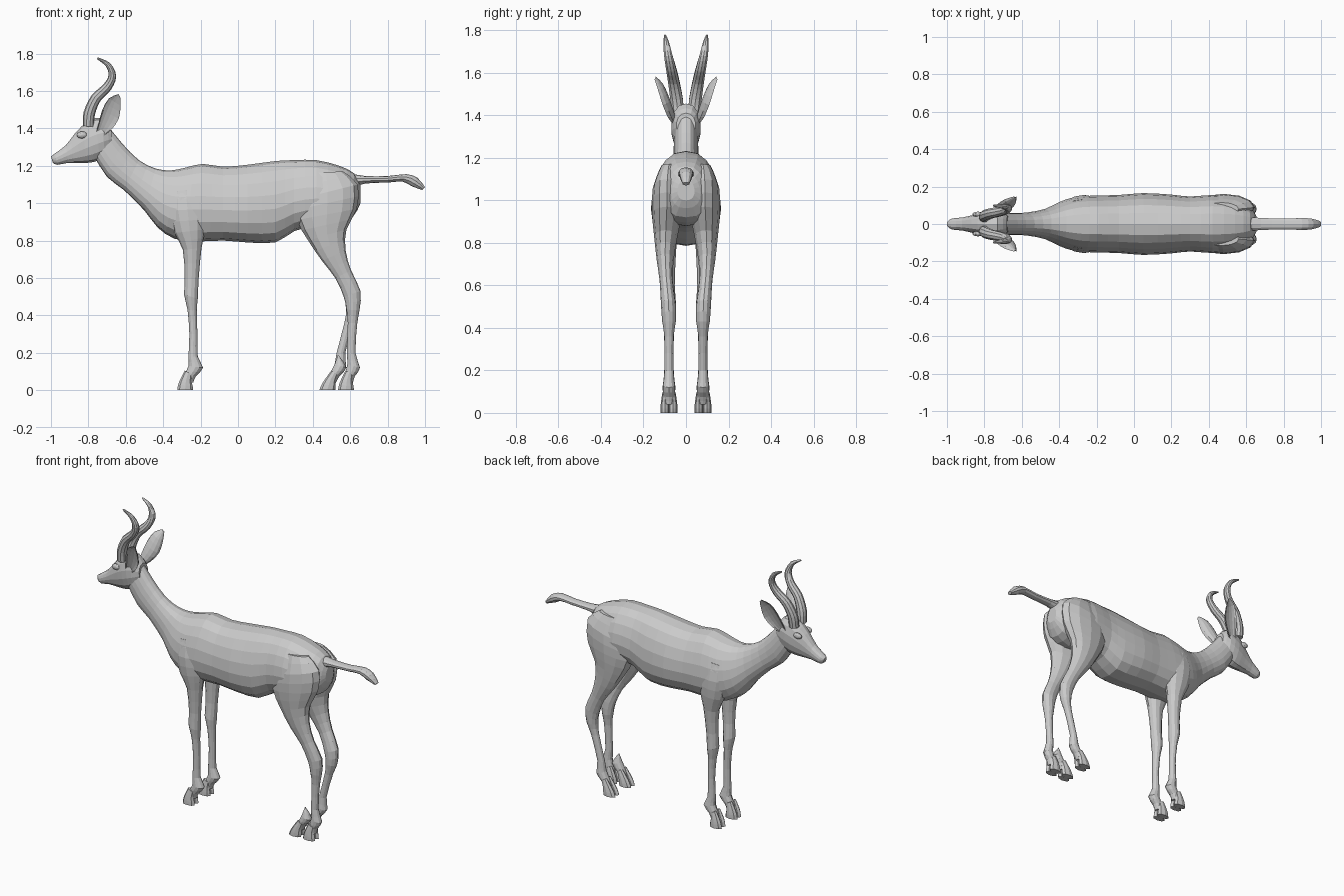
import bpy, bmesh
from math import sin, cos, pi, copysign
from mathutils import Vector

cube = bpy.data.objects.get("Cube")
if cube:
    bpy.data.objects.remove(cube)

# One plain grey for the whole animal
GREY = (0.6, 0.6, 0.6, 1.0)
grey = bpy.data.materials.new("plain grey")
grey.diffuse_color = GREY
grey.use_nodes = True
grey.node_tree.nodes["Principled BSDF"].inputs["Base Color"].default_value = GREY


def add_mesh(name, bm):
    bmesh.ops.recalc_face_normals(bm, faces=bm.faces)
    mesh = bpy.data.meshes.new(name)
    bm.to_mesh(mesh)
    bm.free()
    mesh.materials.append(grey)
    obj = bpy.data.objects.new(name, mesh)
    bpy.context.scene.collection.objects.link(obj)
    return obj


def refine(rings, steps):
    """Smooth interpolation between the given cross-sections."""
    rings = [Vector(r) for r in rings]
    padded = [rings[0]] + rings + [rings[-1]]
    result = []
    for i in range(len(rings) - 1):
        p, q, r, s = padded[i:i + 4]
        for k in range(steps):
            t = k / steps
            result.append(q + (r - p) * (t / 2)
                          + (2 * p - 5 * q + 4 * r - s) * (t * t / 2)
                          + (3 * (q - r) + s - p) * (t ** 3 / 2))
    return result + [rings[-1]]


def loft(name, rings, side=1, sides=14, steps=2, egg=0.0, box=1.0, cup=False):
    """Skin rings of (front/top x, z, back/bottom x, z, half width, centre y)."""
    bm = bmesh.new()
    loops = []
    for ax, az, bx, bz, w, y in refine(rings, steps):
        loop = []
        for i in range(sides):
            t = 2 * pi * i / sides
            c = cos(t)
            s = copysign(abs(sin(t)) ** box, sin(t))
            across = w * s * (1 - egg * c)
            if cup and s > 0:
                across *= -0.5
            x = (ax + bx) / 2 + (ax - bx) / 2 * c
            z = (az + bz) / 2 + (az - bz) / 2 * c
            loop.append(bm.verts.new((x, side * (y + across), max(z, 0))))
        loops.append(loop)
    for a, b in zip(loops, loops[1:]):
        for i in range(sides):
            j = (i + 1) % sides
            bm.faces.new((a[i], a[j], b[j], b[i]))
    bm.faces.new(loops[0])
    bm.faces.new(loops[-1])
    return add_mesh(name, bm)


def tube(name, path, side):
    """Round tapering tube along points of (x, y, z, radius)."""
    rings = []
    for i, (x, y, z, r) in enumerate(path):
        p, q = path[max(i - 1, 0)], path[min(i + 1, len(path) - 1)]
        n = Vector((p[2] - q[2], q[0] - p[0])).normalized() * r
        rings.append((x + n.x, z + n.y, x - n.x, z - n.y, r, y))
    return loft(name, rings, side, sides=10, steps=3)


def centred(rings):
    return [r + (0,) for r in rings]


# Neck, barrel and rump
loft("body", centred([
    (-.70, 1.42, -.77, 1.25, .055), (-.62, 1.32, -.70, 1.14, .058),
    (-.53, 1.23, -.61, 1.07, .06), (-.44, 1.185, -.50, .96, .08),
    (-.36, 1.175, -.43, .87, .115), (-.28, 1.19, -.34, .81, .143),
    (-.19, 1.21, -.22, .795, .15), (-.08, 1.195, -.08, .80, .153),
    (.05, 1.205, .05, .79, .163), (.20, 1.225, .20, .79, .155),
    (.30, 1.23, .30, .85, .145), (.42, 1.23, .42, .88, .153),
    (.54, 1.20, .52, .88, .14), (.62, 1.16, .61, .92, .1),
    (.655, 1.10, .655, 1.0, .04)]), sides=18, egg=.15, box=.8)

# Head with a tapering muzzle
loft("head", centred([
    (-1.0, 1.25, -.99, 1.215, .014), (-.98, 1.265, -.965, 1.205, .03),
    (-.92, 1.31, -.91, 1.215, .036), (-.87, 1.375, -.84, 1.215, .05),
    (-.80, 1.44, -.77, 1.22, .068), (-.73, 1.455, -.71, 1.25, .068),
    (-.68, 1.41, -.67, 1.30, .045)]), box=.85)

# Tail held straight out behind
loft("tail", centred([
    (.60, 1.16, .60, 1.08, .04), (.68, 1.145, .68, 1.105, .034),
    (.80, 1.145, .80, 1.11, .03), (.90, 1.155, .88, 1.115, .033),
    (.96, 1.135, .93, 1.09, .03), (1.0, 1.085, .985, 1.07, .016)]), sides=10)

UPPER_FRONT = [
    (-.36, 1.06, -.20, 1.08, .04, .09), (-.37, .96, -.17, .97, .06, .095),
    (-.34, .84, -.175, .86, .055, .095), (-.295, .75, -.195, .76, .043, .09),
    (-.285, .60, -.21, .60, .032, .085), (-.288, .51, -.215, .49, .036, .082),
    (-.27, .43, -.22, .43, .027, .08), (-.26, .30, -.217, .30, .021, .08),
    (-.265, .18, -.215, .18, .023, .08), (-.265, .13, -.187, .12, .03, .08),
    (-.285, .085, -.225, .075, .027, .08), (-.29, .05, -.24, .04, .022, .08)]

UPPER_HIND = [
    (.38, 1.16, .56, 1.17, .035, .08), (.32, 1.02, .64, 1.10, .068, .088),
    (.315, .91, .635, .97, .07, .09), (.375, .80, .58, .86, .055, .095),
    (.45, .69, .575, .75, .04, .098), (.52, .60, .605, .64, .031, .093),
    (.565, .50, .655, .53, .035, .083), (.58, .43, .65, .43, .032, .08)]

LOWER_HIND = [
    (.587, .36, .638, .36, .022, .08), (.582, .20, .628, .20, .021, .08),
    (.585, .14, .652, .12, .028, .08), (.57, .085, .625, .075, .027, .08),
    (.565, .05, .615, .04, .022, .08)]

TOE = [(.575, .105, .615, .085, .012, 0), (.555, .065, .612, .05, .018, 0),
       (.54, .03, .618, .02, .021, 0), (.535, 0, .62, 0, .021, 0)]


def lean(rings, amount):
    """Swing the part below the hock along x."""
    def dx(z):
        return amount * max(0, 1 - z / .44)
    return [(ax + dx(az), az, bx + dx(bz), bz, w, y)
            for ax, az, bx, bz, w, y in rings]


def hoof(name, side, x, amount=0.0):
    """Cloven hoof made from two toes."""
    for label, y in (("inner", .061), ("outer", .099)):
        toe = [(a + x, az, b + x, bz, w, y) for a, az, b, bz, w, _ in TOE]
        loft(f"{name}_{label}_toe", lean(toe, amount), side, sides=8)


HORN = [(-.80, .038, 1.41, .03), (-.795, .045, 1.48, .031),
        (-.76, .058, 1.56, .028), (-.70, .07, 1.62, .025),
        (-.672, .083, 1.68, .021), (-.695, .093, 1.74, .014),
        (-.752, .098, 1.775, .005)]

EAR = [(-.76, 1.37, -.72, 1.36, .02, .062), (-.745, 1.43, -.68, 1.39, .03, .085),
       (-.725, 1.50, -.638, 1.45, .034, .11), (-.69, 1.56, -.628, 1.52, .026, .132),
       (-.64, 1.583, -.63, 1.57, .008, .148)]

# Paired parts; the hind legs stand at different strides
for side, word, stride in ((1, "back", -.1), (-1, "near", 0)):
    tube(f"{word}_horn", HORN, side)
    loft(f"{word}_ear", EAR, side, sides=12, cup=True)
    loft(f"{word}_front_leg", UPPER_FRONT, side, sides=12)
    hoof(f"{word}_front_hoof", side, -.86)
    loft(f"{word}_hind_leg", lean(UPPER_HIND + LOWER_HIND, stride), side, sides=12)
    hoof(f"{word}_hind_hoof", side, 0, stride)

    # Brow and eye bulge
    bm = bmesh.new()
    bmesh.ops.create_icosphere(bm, subdivisions=2, radius=.024)
    bmesh.ops.scale(bm, vec=(1.2, .6, .8), verts=bm.verts)
    bmesh.ops.translate(bm, vec=(-.835, side * .052, 1.365), verts=bm.verts)
    add_mesh(f"{word}_eye", bm)

# Loose extra foot beside the near hind leg
loose = [(.592, .19, .602, .18, .005, .08)] + LOWER_HIND[2:]
loft("loose_hind_foot", lean(loose, -.1), -1, sides=12)
hoof("loose_hind_hoof", -1, 0, -.1)
